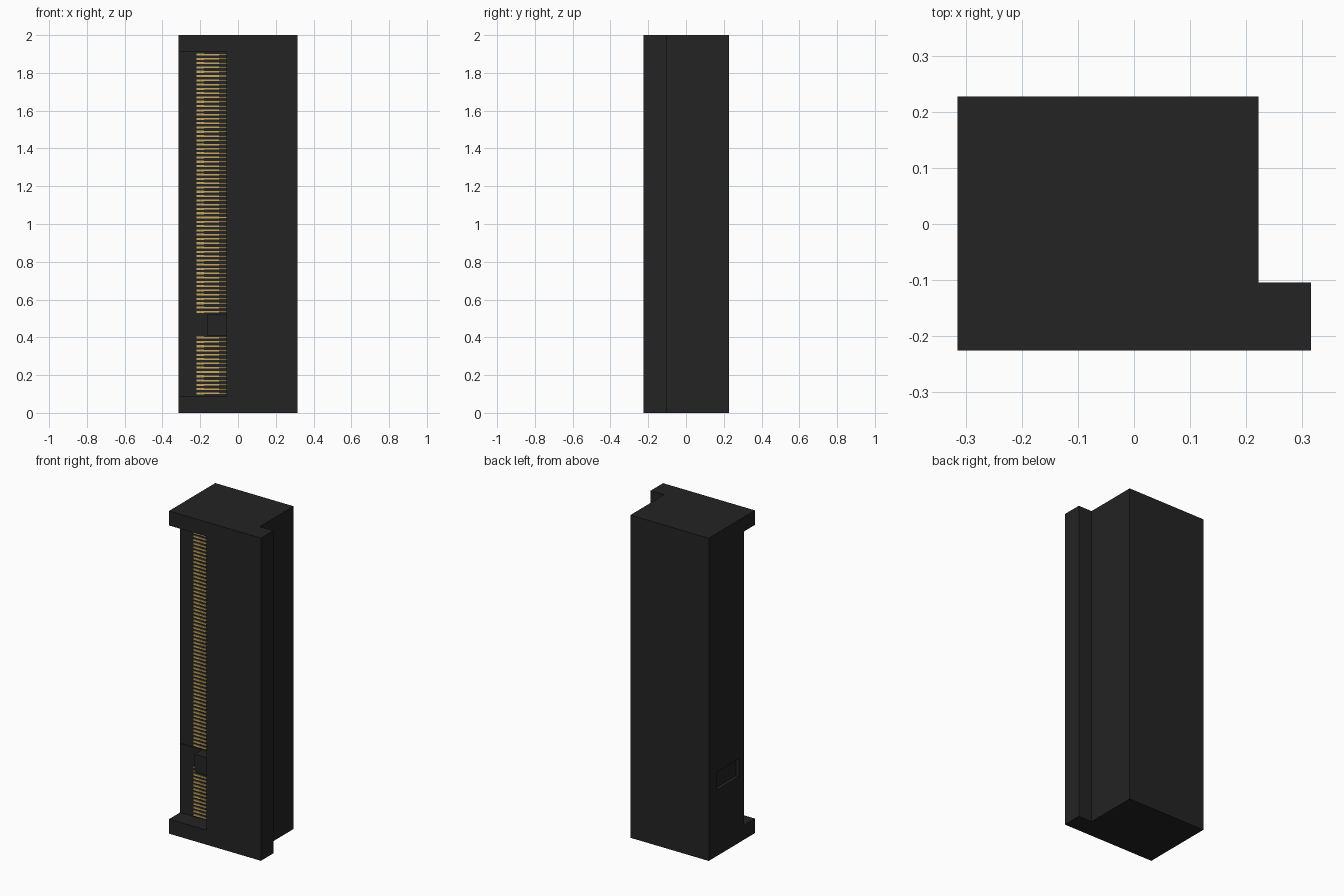
import bpy, bmesh

if "Cube" in bpy.data.objects:
    bpy.data.objects.remove(bpy.data.objects["Cube"])

def material(name, color):
    m = bpy.data.materials.new(name)
    m.diffuse_color = (*color, 1)
    m.use_nodes = True
    m.node_tree.nodes["Principled BSDF"].inputs["Base Color"].default_value = m.diffuse_color
    return m

BLACK = material("black_plastic", (0.017, 0.017, 0.017))
GOLD = material("gold_contact", (0.60, 0.40, 0.12))

def add_prism(bm, pts, z0, z1):
    """Extrude an xy outline from z0 to z1 into bm."""
    face = bm.faces.new([bm.verts.new((x, y, z0)) for x, y in pts])
    ext = bmesh.ops.extrude_face_region(bm, geom=[face])["geom"]
    bmesh.ops.translate(bm, vec=(0, 0, z1 - z0),
                        verts=[v for v in ext if isinstance(v, bmesh.types.BMVert)])

def rect(x0, x1, y0, y1):
    return [(x0, y0), (x1, y0), (x1, y1), (x0, y1)]

def make(name, prisms, mat):
    bm = bmesh.new()
    for p in prisms:
        add_prism(bm, *p)
    bmesh.ops.recalc_face_normals(bm, faces=bm.faces)
    me = bpy.data.meshes.new(name)
    bm.to_mesh(me)
    bm.free()
    ob = bpy.data.objects.new(name, me)
    bpy.context.collection.objects.link(ob)
    me.materials.append(mat)
    return ob

L, R, F, B = -0.315, 0.315, -0.225, 0.227     # outer limits
FLOOR, LID = -0.117, -0.19                    # card floor and slot ceiling
SLOT_END, MOUTH = 0.06, -0.06
Z0, Z1, K0, K1 = 0.09, 1.91, 0.41, 0.52       # opening and key limits

# Housing with the rear flange
housing = make("housing", [([(L, F), (R, F), (R, -0.104), (0.222, -0.104),
                             (0.222, B), (L, B)], 0, 2)], BLACK)

# Cutters: open corner plus slot under the lid, and the side pocket
opening = make("opening_cutter", [([(L - .1, F - .1), (MOUTH, F - .1), (MOUTH, LID),
                                    (SLOT_END, LID), (SLOT_END, FLOOR),
                                    (L - .1, FLOOR)], Z0, Z1)], BLACK)
pocket = make("pocket_cutter", [(rect(L - .1, L + .02, -0.067, 0.148), K0, K1)], BLACK)
for cutter in (opening, pocket):
    cutter.hide_render = True
    mod = housing.modifiers.new(cutter.name, "BOOLEAN")
    mod.operation, mod.solver, mod.object = "DIFFERENCE", "EXACT", cutter
bpy.context.view_layer.objects.active = housing
for mod in list(housing.modifiers):
    bpy.ops.object.modifier_apply(modifier=mod.name)
for cutter in (opening, pocket):
    bpy.data.objects.remove(cutter)

# Key: low plate at the mouth stepping up to a bridge into the slot
make("key", [([(-0.31, FLOOR + .01), (-0.31, FLOOR - .006), (-0.165, FLOOR - .006),
               (-0.165, LID - .001), (SLOT_END + .01, LID - .001),
               (SLOT_END + .01, FLOOR + .01)], K0, K1)], BLACK)

# Contacts: wide flat tips with narrower springs running into the slot
PITCH = 0.0227
pins = []
for start, count in ((0.103, 14), (0.535, 61)):
    for i in range(count):
        z = start + i * PITCH
        pins.append((rect(-0.22, -0.18, FLOOR - .004, FLOOR + .004), z - .0055, z + .0055))
        pins.append(([(-0.18, FLOOR - .004), (-0.02, FLOOR - .012), (0.05, FLOOR - .004),
                      (0.05, FLOOR + .004), (-0.18, FLOOR + .004)], z - .004, z + .004))
make("contacts", pins, GOLD)
